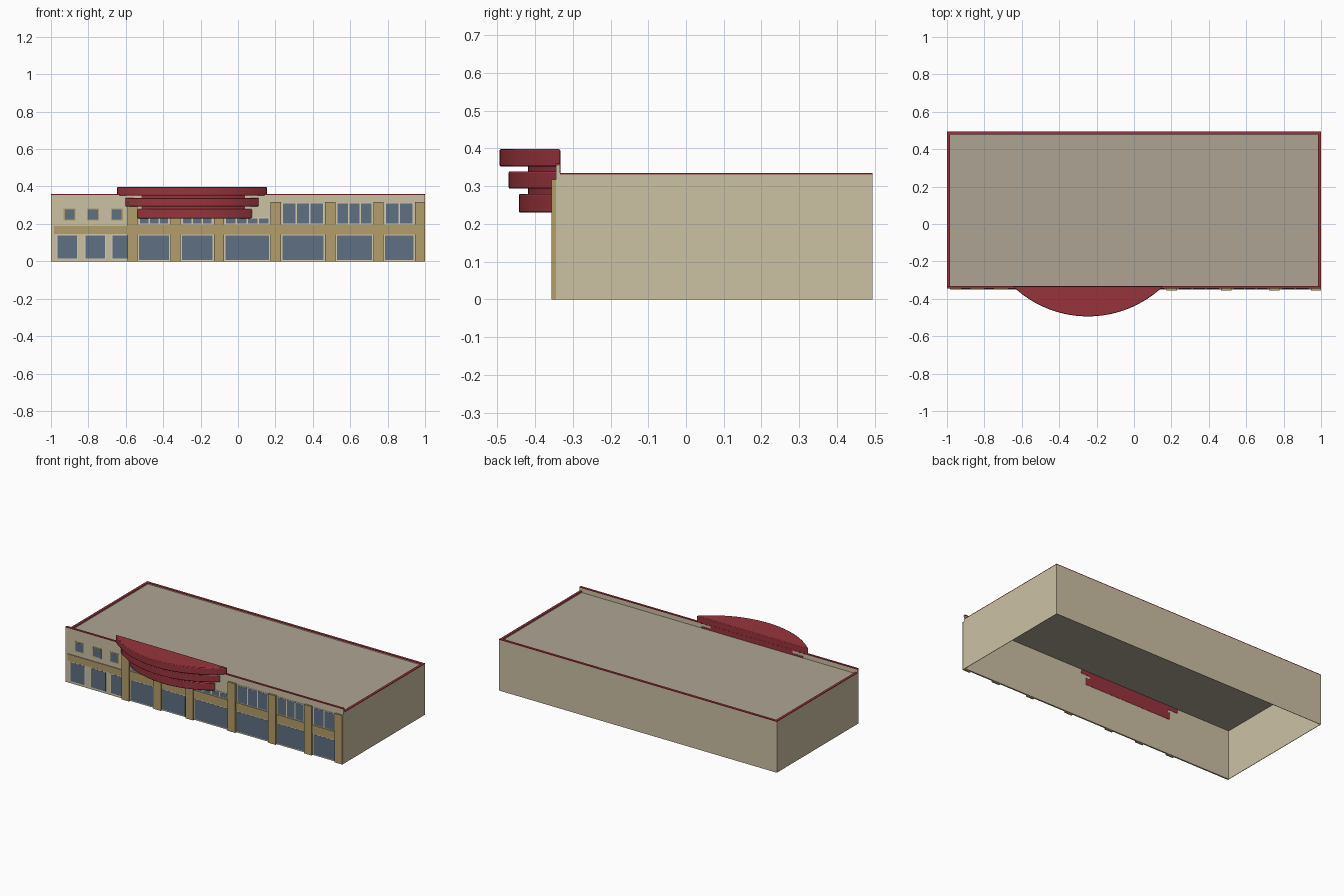
import bpy, bmesh, math

if "Cube" in bpy.data.objects:
    bpy.data.objects.remove(bpy.data.objects["Cube"])


def material(name, r, g, b):
    lin = lambda c: ((c / 255 + 0.055) / 1.055) ** 2.4 if c > 10 else c / 3295
    m = bpy.data.materials.new(name)
    m.diffuse_color = (lin(r), lin(g), lin(b), 1)
    m.use_nodes = True
    m.node_tree.nodes["Principled BSDF"].inputs["Base Color"].default_value = m.diffuse_color
    return m


WALL = material("cream_wall", 204, 193, 164)
TAN = material("tan_trim", 179, 158, 106)
GLASS = material("blue_grey_glass", 96, 112, 132)
ROOF = material("grey_roof", 174, 165, 148)
RED = material("dark_red", 152, 52, 60)
FRAME = material("pale_frame", 214, 206, 182)

FRONT, BACK, INNER = -0.344, 0.494, -0.334
ROOF_Z, TOP_Z = 0.335, 0.36


def finish(name, bm, mat):
    bmesh.ops.recalc_face_normals(bm, faces=bm.faces)
    me = bpy.data.meshes.new(name)
    bm.to_mesh(me)
    bm.free()
    me.materials.append(mat)
    ob = bpy.data.objects.new(name, me)
    bpy.context.collection.objects.link(ob)
    return ob


def boxes(name, mat, items):
    """One object from boxes given as x0, x1, y0, y1, z0, z1."""
    bm = bmesh.new()
    for x0, x1, y0, y1, z0, z1 in items:
        vs = bmesh.ops.create_cube(bm, size=1)["verts"]
        for v in vs:
            v.co = ((x0 + x1) / 2 + v.co.x * (x1 - x0),
                    (y0 + y1) / 2 + v.co.y * (y1 - y0),
                    (z0 + z1) / 2 + v.co.z * (z1 - z0))
    return finish(name, bm, mat)


def plates(name, mat, rects, depth, grow=0.0):
    """Thin plates on the front wall from x0, x1, z0, z1."""
    return boxes(name, mat, [(a - grow, b + grow, FRONT - depth, FRONT + 0.002,
                              max(0.001, c - grow), d + grow) for a, b, c, d in rects])


def canopy(name, cx, half, apex, z0, z1, bevel=0.004):
    """Circular-segment slab bulging out of the front wall."""
    back = INNER + 0.001
    sag = back - apex
    r = (half * half + sag * sag) / (2 * sag)
    a = math.asin(half / r)
    bm = bmesh.new()
    n = 40
    vs = [bm.verts.new((cx + r * math.sin(-a + 2 * a * i / n),
                        apex + r - r * math.cos(-a + 2 * a * i / n), z0))
          for i in range(n + 1)]
    f = bm.faces.new(vs)
    ex = bmesh.ops.extrude_face_region(bm, geom=[f])
    for v in ex["geom"]:
        if isinstance(v, bmesh.types.BMVert):
            v.co.z = z1
    ob = finish(name, bm, RED)
    if bevel:
        m = ob.modifiers.new("soft_edge", "BEVEL")
        m.width, m.segments, m.limit_method = bevel, 2, "ANGLE"
    bpy.ops.object.select_all(action="DESELECT")
    ob.select_set(True)
    bpy.context.view_layer.objects.active = ob
    bpy.ops.object.shade_smooth_by_angle(angle=math.radians(35))


# Building shell: thin walls, open underneath
t = 0.003
boxes("front_wall", WALL, [(-1, 1, FRONT, INNER, 0, TOP_Z - 0.005)])
boxes("side_and_back_walls", WALL, [
    (-1, -1 + t, INNER, BACK, 0, ROOF_Z - 0.005),
    (1 - t, 1, INNER, BACK, 0, ROOF_Z - 0.005),
    (-1 + t, 1 - t, BACK - t, BACK, 0, ROOF_Z - 0.005)])
boxes("roof_deck", ROOF, [(-1 + t, 1 - t, INNER, BACK - t, 0.322, 0.326)])

# Red coping around the roof and along the front parapet
c = 0.016
boxes("roof_coping", RED, [
    (-1, -1 + c, INNER, BACK, ROOF_Z - 0.005, ROOF_Z),
    (1 - c, 1, INNER, BACK, ROOF_Z - 0.005, ROOF_Z),
    (-1 + c, 1 - c, BACK - c, BACK, ROOF_Z - 0.005, ROOF_Z)])
boxes("roof_curb", WALL, [
    (-1 + t, -1 + c, INNER, BACK - t, 0.326, ROOF_Z - 0.005),
    (1 - c, 1 - t, INNER, BACK - t, 0.326, ROOF_Z - 0.005),
    (-1 + c, 1 - c, BACK - c, BACK - t, 0.326, ROOF_Z - 0.005)])
boxes("parapet_coping", RED, [(-1, 1, FRONT - 0.002, INNER + 0.002, TOP_Z - 0.005, TOP_Z)])

# Pillars and the band between the floors
pillars = [-0.563, -0.334, -0.102, 0.202, 0.493, 0.752, 0.973]
PW = 0.027
boxes("pillars", TAN, [(x - PW, x + PW, -0.356, FRONT + 0.002, 0, 0.318) for x in pillars])
plates("floor_band", TAN, [(-0.985, -0.58, 0.145, 0.188), (-0.58, 1, 0.143, 0.196)], 0.005)

# Left wing windows
left_low = [(-0.965, -0.862, 0.015, 0.138), (-0.815, -0.71, 0.015, 0.138),
            (-0.67, -0.592, 0.015, 0.138)]
left_up = [(x - 0.026, x + 0.026, 0.223, 0.276) for x in (-0.9, -0.775, -0.648)]
plates("small_window_frames", TAN, left_up, 0.002, 0.006)

# Bay windows between the pillars: one wide pane below, a row of panes above
low, up = [], []
panes = [3, 3, 4, 3, 3, 2]
for i, n in enumerate(panes):
    a, b = pillars[i] + PW + 0.008, pillars[i + 1] - PW - 0.008
    low.append((a, b, 0.008, 0.137))
    top = 0.23 if i < 3 else 0.308
    w = (b - a) / n
    up += [(a + k * w + 0.004, a + (k + 1) * w - 0.004, 0.202, top) for k in range(n)]
plates("window_frames", FRAME, left_low + low + up, 0.002, 0.005)
plates("window_panes", GLASS, left_low + left_up + low + up, 0.003)

# Three stepped curved canopies with recessed necks
canopy("top_canopy", -0.246, 0.402, -0.494, 0.352, 0.398)
canopy("middle_canopy", -0.246, 0.369, -0.47, 0.293, 0.339)
canopy("lower_canopy", -0.232, 0.323, -0.443, 0.23, 0.279)
canopy("canopy_neck", -0.24, 0.295, -0.418, 0.26, 0.37, 0)
